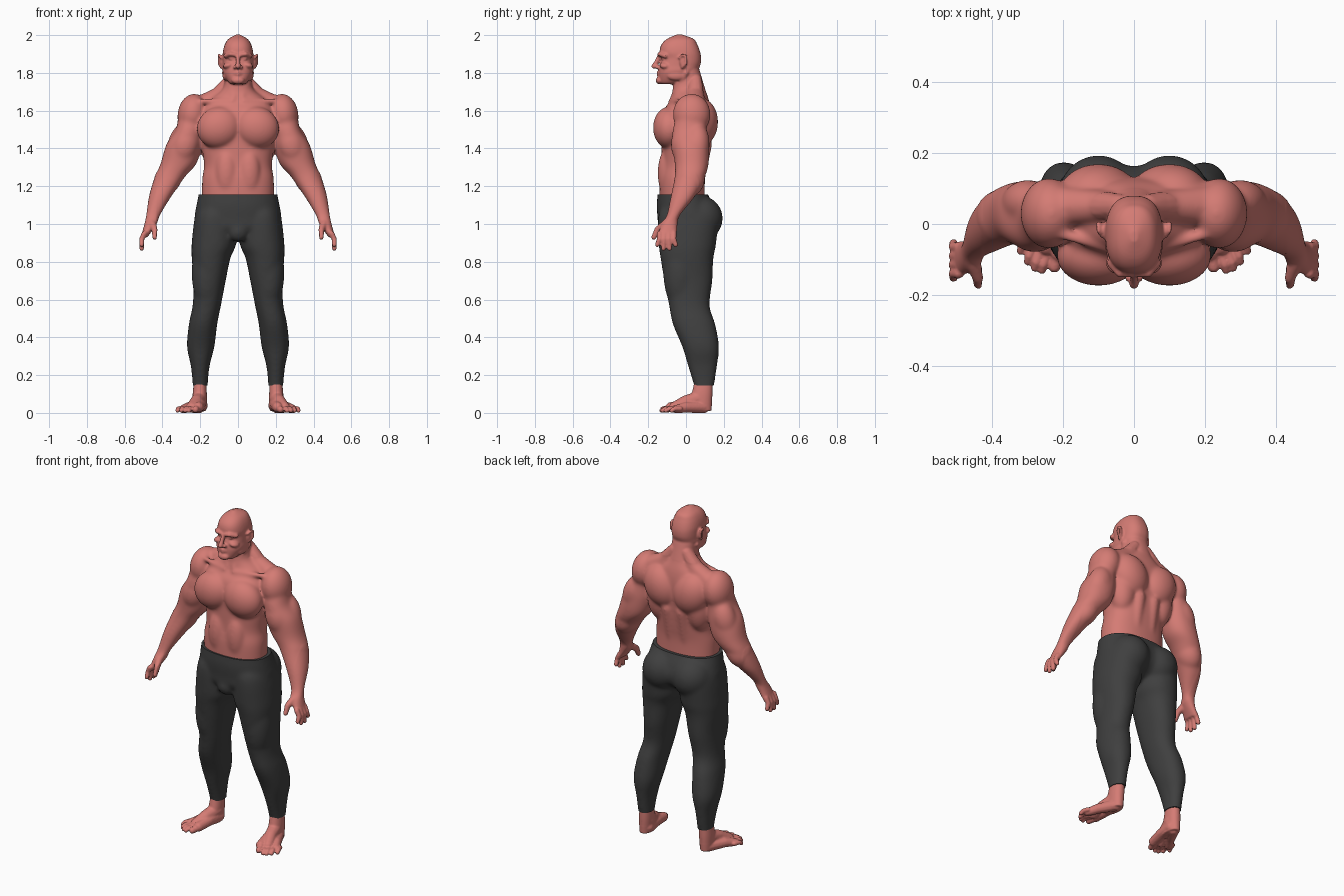
import bpy, bmesh, math
from mathutils import Vector, Matrix, Euler

if "Cube" in bpy.data.objects:
    bpy.data.objects.remove(bpy.data.objects["Cube"])


def material(name, red, green, blue):
    mat = bpy.data.materials.new(name)
    mat.use_nodes = True
    mat.diffuse_color = (red, green, blue, 1)
    mat.node_tree.nodes["Principled BSDF"].inputs["Base Color"].default_value = (red, green, blue, 1)
    return mat


skin = material("warm skin", .66, .2, .175)
cloth = material("charcoal cloth", .05, .05, .05)


def smooth_rows(rows, steps=6):
    """Smooth curve through rows of numbers, with slopes taken from the neighbours."""
    rows = [Vector(row) for row in rows]
    last = len(rows) - 1
    result = []
    for i in range(last):
        before, start, end, after = rows[max(i - 1, 0)], rows[i], rows[i + 1], rows[min(i + 2, last)]
        leave, arrive = (end - before) / 2, (after - start) / 2
        for step in range(steps):
            t = step / steps
            ease = t * t * (3 - 2 * t)
            result.append(start.lerp(end, ease) + leave * t * (1 - t) ** 2 - arrive * t * t * (1 - t))
    return result + [rows[last]]


def loft(bm, rows, power=2.2, sides=40):
    """Level rounded sections, each row being z, x from, x to, y from, y to."""
    rings = []
    for z, left, right, front, back in smooth_rows(rows):
        ring = []
        for k in range(sides):
            angle = math.tau * k / sides
            c, s = (math.copysign(abs(v) ** (2 / power), v) for v in (math.cos(angle), math.sin(angle)))
            x = (left + right + c * (right - left)) / 2
            y = (front + back + s * (back - front)) / 2
            ring.append(bm.verts.new((x, y, z)))
        rings.append(ring)
    faces = [bm.faces.new(rings[0]), bm.faces.new(rings[-1])]
    for low, high in zip(rings, rings[1:]):
        for k in range(sides):
            faces.append(bm.faces.new((low[k - 1], low[k], high[k], high[k - 1])))
    bmesh.ops.recalc_face_normals(bm, faces=faces)


def centred(bm, rows, power=2.3):
    """Loft on the middle plane, each row being z, half width, y from, y to."""
    loft(bm, [(z, -half, half, front, back) for z, half, front, back in rows], power)


def ball(bm, centre, radii, lean=0):
    """Ellipsoid, leaned sideways by an angle in degrees."""
    turn = Euler((0, math.radians(lean), 0)).to_matrix().to_4x4()
    place = Matrix.Translation(centre) @ turn @ Matrix.Diagonal((*radii, 1))
    bmesh.ops.create_uvsphere(bm, u_segments=32, v_segments=20, radius=1, matrix=place)


def chain(bm, start_radius, end_radius, *points):
    """Rounded, tapering tube through the points."""
    points = [Vector(p) for p in points]
    spans = len(points) - 1
    for i in range(spans):
        a, b = points[i], points[i + 1]
        count = 2 + int((b - a).length / (.3 * min(start_radius, end_radius)))
        for k in range(count + 1):
            t = (i + k / count) / spans
            radius = start_radius + (end_radius - start_radius) * t
            bmesh.ops.create_icosphere(bm, subdivisions=2, radius=radius,
                                       matrix=Matrix.Translation(a.lerp(b, k / count)))


def finish(name, bm, mat, voxel, soften, rounds, cuts=()):
    """Mirror and fuse the parts, relax the chosen area and trim the ends."""
    mesh = bpy.data.meshes.new(name)
    bm.to_mesh(mesh)
    bm.free()
    ob = bpy.data.objects.new(name, mesh)
    bpy.context.collection.objects.link(ob)
    mirror = ob.modifiers.new("mirror", 'MIRROR')
    mirror.use_mirror_merge = False
    fuse = ob.modifiers.new("fuse", 'REMESH')
    fuse.mode = 'VOXEL'
    fuse.voxel_size = voxel
    relax = ob.modifiers.new("relax", 'SMOOTH')
    relax.factor = .5
    relax.iterations = 3
    graph = bpy.context.evaluated_depsgraph_get()
    solid = bpy.data.meshes.new_from_object(ob.evaluated_get(graph))
    ob.modifiers.clear()
    bm = bmesh.new()
    bm.from_mesh(solid)
    area = [v for v in bm.verts if soften(v.co)]
    for _ in range(rounds):
        bmesh.ops.smooth_vert(bm, verts=area, factor=.5,
                              use_axis_x=True, use_axis_y=True, use_axis_z=True)
    for height, direction in cuts:
        geometry = bm.verts[:] + bm.edges[:] + bm.faces[:]
        bmesh.ops.bisect_plane(bm, geom=geometry, plane_co=(0, 0, height),
                               plane_no=(0, 0, direction), clear_outer=True)
        bmesh.ops.holes_fill(bm, edges=[e for e in bm.edges if e.is_boundary], sides=0)
    for v in bm.verts:
        v.co.z = max(v.co.z, 0)
    bm.to_mesh(solid)
    bm.free()
    ob.data = solid
    solid.materials.clear()
    solid.materials.append(mat)
    bpy.ops.object.select_all(action='DESELECT')
    ob.select_set(True)
    bpy.context.view_layer.objects.active = ob
    bpy.ops.object.shade_smooth_by_angle(angle=math.radians(50))


# Trunk and neck
body = bmesh.new()
centred(body, [(1.1, .19, -.14, .1), (1.23, .19, -.14, .1), (1.31, .18, -.13, .11), (1.4, .19, -.13, .12),
               (1.53, .2, -.13, .13), (1.6, .19, -.12, .13), (1.66, .15, -.08, .12),
               (1.72, .08, -.07, .1), (1.82, .07, -.06, .07)])
pectoral = ball(body, (.1, -.09, 1.51), (.12, .085, .11), lean=20)
abdominal = ball(body, (.06, -.1, 1.27), (.06, .05, .13))
shoulder_blade = ball(body, (.1, .08, 1.54), (.11, .09, .13), lean=25)
side_of_back = ball(body, (.13, .05, 1.46), (.08, .08, .15))
# Spinal muscle, trapezius, neck muscle and collarbone
chain(body, .03, .04, (.05, .07, 1.23), (.05, .1, 1.42))
chain(body, .035, .06, (.04, .05, 1.76), (.1, .05, 1.68), (.2, .05, 1.62))
chain(body, .016, .016, (.07, 0, 1.8), (.02, -.07, 1.67))
chain(body, .016, .016, (.03, -.08, 1.65), (.2, -.03, 1.65))

# Arms down to the palm
loft(body, [(1.6, .17, .31, -.04, .1), (1.5, .19, .33, -.07, .11), (1.42, .19, .38, -.07, .12),
            (1.32, .22, .41, -.06, .12), (1.25, .28, .44, -.06, .1), (1.15, .35, .47, -.08, .05),
            (1.05, .41, .485, -.1, -.03), (1, .43, .495, -.13, -.045), (.93, .48, .515, -.15, -.05)])
# Deltoid, biceps, triceps and forearm
ball(body, (.24, .03, 1.58), (.08, .1, .11), lean=-8)
ball(body, (.28, -.02, 1.42), (.07, .06, .1), lean=-18)
ball(body, (.3, .06, 1.43), (.07, .065, .11), lean=-18)
ball(body, (.37, .02, 1.24), (.07, .08, .1), lean=-28)

# Fingers, fanned out, and thumb
for i in range(4):
    y = -.14 + i * .025
    low = .89 if i in (0, 3) else .87
    chain(body, .015, .013, (.495, y, .95), (.51, y, .92), (.51, 1.3 * y + .03, low))
chain(body, .022, .014, (.455, -.11, 1), (.44, -.15, .97), (.44, -.17, .93))

# Head
centred(body, [(2.003, .01, -.05, -.02), (1.98, .05, -.1, .04), (1.95, .07, -.13, .06),
               (1.91, .08, -.14, .075), (1.875, .08, -.13, .08), (1.84, .08, -.14, .075),
               (1.8, .08, -.145, .05), (1.75, .05, -.14, -.03), (1.74, .03, -.12, -.06)], power=2.4)
# Brow, nose and lips
chain(body, .011, .013, (.01, -.14, 1.895), (.04, -.14, 1.9), (.065, -.11, 1.89))
chain(body, .011, .014, (0, -.14, 1.89), (0, -.16, 1.85), (0, -.17, 1.835))
for z in (1.79, 1.804):
    chain(body, .009, .006, (0, -.147, z), (.026, -.135, 1.797))
nostril = ball(body, (.015, -.15, 1.83), (.011, .014, .01))
eye = ball(body, (.034, -.117, 1.874), (.016, .014, .009))
cheekbone = ball(body, (.05, -.11, 1.84), (.03, .03, .017), lean=15)
jaw_corner = ball(body, (.064, -.05, 1.785), (.018, .05, .026))
chin = ball(body, (0, -.14, 1.76), (.034, .02, .02))
# Ear and its rim
ball(body, (.087, -.014, 1.86), (.011, .02, .034))
chain(body, .007, .008, (.09, -.034, 1.88), (.1, -.02, 1.895), (.1, 0, 1.89), (.1, 0, 1.85), (.09, -.02, 1.83))
finish("upper_body", body, skin, .0055, lambda p: p.z < 1.72 and abs(p.x) < .43, rounds=22)

# Trousers: legs, then hips
legs = bmesh.new()
loft(legs, [(.1, .16, .24, .05, .14), (.15, .16, .24, .04, .15), (.25, .15, .25, .01, .165),
            (.35, .125, .27, -.02, .175), (.47, .11, .26, -.07, .155), (.57, .09, .24, -.09, .125),
            (.7, .065, .235, -.115, .14), (.82, .04, .245, -.135, .145), (.9, .01, .245, -.145, .16),
            (1.05, .02, .225, -.145, .165), (1.12, .05, .18, -.1, .1)])
centred(legs, [(1.22, .2, -.15, .1), (1.16, .208, -.15, .115), (1.1, .22, -.155, .145),
               (1.03, .23, -.15, .165), (.97, .21, -.14, .14), (.91, .05, -.06, .05)])
buttock = ball(legs, (.1, .075, 1.03), (.115, .12, .12))
front_fullness = ball(legs, (0, -.11, .96), (.055, .045, .055))
thigh = ball(legs, (.165, -.03, .74), (.08, .09, .2))
finish("trousers", legs, cloth, .009, lambda p: p.z < 1.2, rounds=8, cuts=((1.155, 1), (.145, -1)))

# Feet: ankle, instep, inner edge and outer edge
feet = bmesh.new()
loft(feet, [(.19, .17, .23, .05, .14), (.1, .165, .24, .03, .14), (.01, .17, .24, .01, .135)])
chain(feet, .04, .03, (.2, .08, .08), (.22, 0, .06), (.245, -.06, .03))
chain(feet, .036, .028, (.195, .09, .04), (.2, 0, .04), (.21, -.08, .03))
chain(feet, .034, .023, (.21, .09, .03), (.26, 0, .03), (.29, -.05, .02))
# Big toe, then the small toes in an arc
chain(feet, .021, .018, (.215, -.08, .024), (.225, -.12, .018))
for i in range(4):
    x, y = .26 + .02 * i, -.13 + .006 * i * i
    chain(feet, .014, .012, (x - .015, y + .045, .022), (x - .004, y + .016, .022), (x, y, .012))
finish("feet", feet, skin, .0045, lambda p: p.z > .06, rounds=5)
